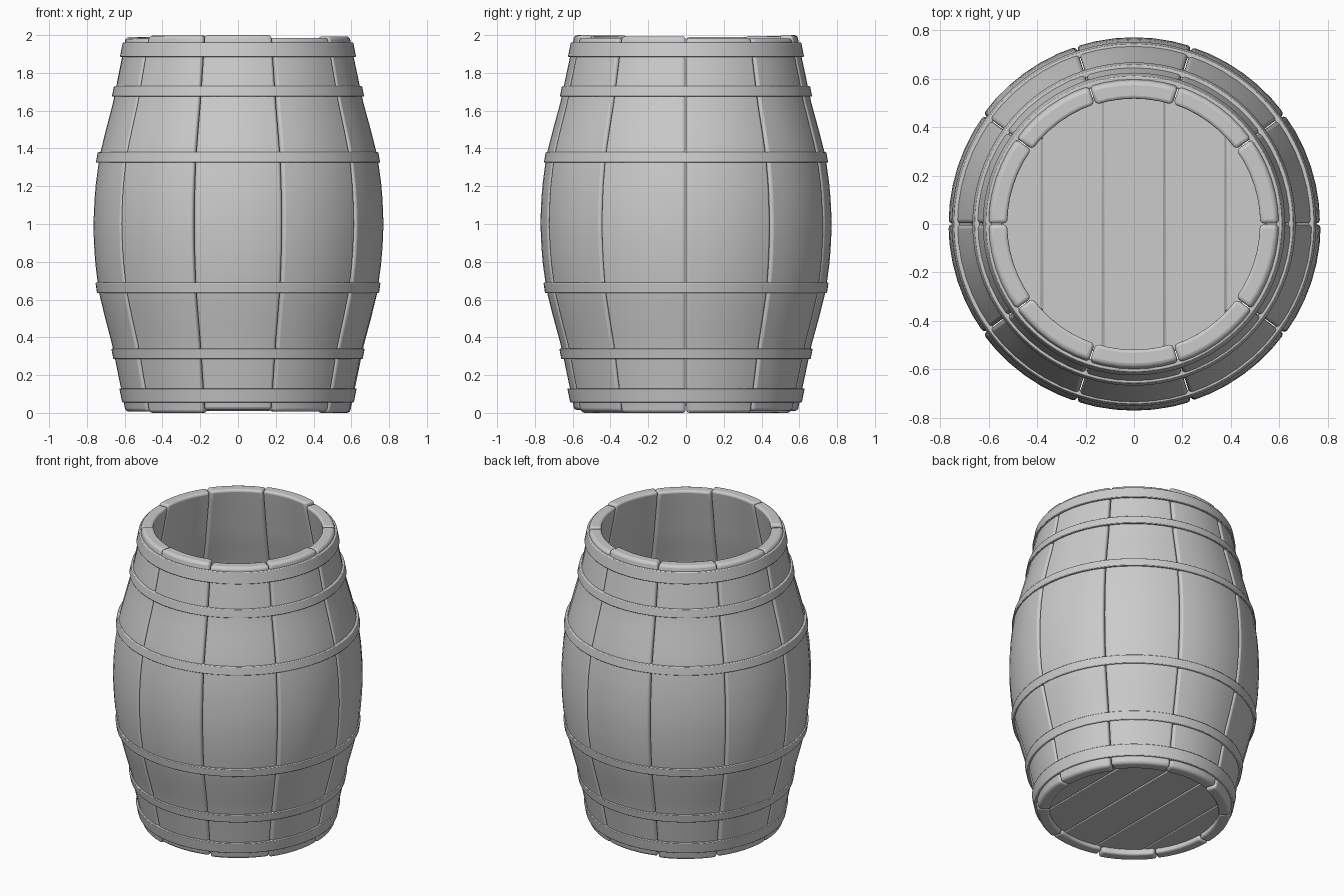
import bpy, bmesh, math, random

if "Cube" in bpy.data.objects:
    bpy.data.objects.remove(bpy.data.objects["Cube"])

random.seed(4)
STAVES = 10
WALL = 0.075
# outer radius of the barrel by distance from mid height
PROFILE = [(0, .768), (.1, .765), (.2, .758), (.36, .737), (.5, .702),
           (.65, .662), (.8, .632), (.9, .611), (1.0, .592)]


def radius(z):
    d = min(abs(z - 1), 1)
    for (d0, r0), (d1, r1) in zip(PROFILE, PROFILE[1:]):
        if d <= d1:
            return r0 + (r1 - r0) * (d - d0) / (d1 - d0)
    return PROFILE[-1][1]


def finish(bm, name, bevel, segments):
    bmesh.ops.recalc_face_normals(bm, faces=bm.faces)
    mesh = bpy.data.meshes.new(name)
    bm.to_mesh(mesh)
    bm.free()
    obj = bpy.data.objects.new(name, mesh)
    bpy.context.collection.objects.link(obj)
    mod = obj.modifiers.new("rounded_edges", 'BEVEL')
    mod.width, mod.segments = bevel, segments
    mod.limit_method, mod.angle_limit = 'ANGLE', math.radians(40)
    bpy.ops.object.select_all(action='DESELECT')
    obj.select_set(True)
    bpy.context.view_layer.objects.active = obj
    bpy.ops.object.shade_smooth_by_angle(angle=math.radians(40))
    return obj


def stave(i):
    """Curved board: a closed cross-section lofted from bottom to top."""
    bm = bmesh.new()
    cols, rows = 6, 28
    step = 2 * math.pi / STAVES
    low = 0.0 if i % 3 == 0 else random.uniform(.005, .018)
    high = 2.0 if i in (2, 7) else random.uniform(1.98, 1.998)
    phase = random.uniform(0, 6)
    rings = []
    for k in range(rows + 1):
        t = k / rows
        z = low + (high - low) * t
        r = radius(z) + .003 * math.sin(phase + 5 * t)
        ring = []
        for rr, order in ((r, range(cols + 1)), (r - WALL, range(cols, -1, -1))):
            gap = .002 / rr
            for j in order:
                a = i * step + gap + (step - 2 * gap) * j / cols
                ring.append(bm.verts.new((rr * math.cos(a), rr * math.sin(a), z)))
        rings.append(ring)
    n = len(rings[0])
    for a, b in zip(rings, rings[1:]):
        for j in range(n):
            bm.faces.new((a[j], a[(j + 1) % n], b[(j + 1) % n], b[j]))
    for ring in (rings[0], rings[-1]):
        for j in range(cols):
            bm.faces.new((ring[j], ring[j + 1], ring[n - 2 - j], ring[n - 1 - j]))
    finish(bm, f"stave_{i + 1}", .016, 3)


def hoop(name, z0, z1):
    """Band following the slope of the barrel."""
    bm = bmesh.new()
    seg = 80
    section = [(radius(z0) - .012, z0), (radius(z0) + .011, z0),
               (radius(z1) + .011, z1), (radius(z1) - .012, z1)]
    rings = []
    for s in range(seg):
        a = 2 * math.pi * s / seg
        rings.append([bm.verts.new((r * math.cos(a), r * math.sin(a), z))
                      for r, z in section])
    for s in range(seg):
        a, b = rings[s], rings[(s + 1) % seg]
        for j in range(4):
            bm.faces.new((a[j], b[j], b[(j + 1) % 4], a[(j + 1) % 4]))
    finish(bm, name, .004, 2)


def bottom_plank(i, x0, x1, disc=.55, z0=.04, thick=.06):
    """Strip of the round bottom, cut to the circle."""
    bm = bmesh.new()
    xs = [x0 + (x1 - x0) * k / 12 for k in range(13)]
    half = [math.sqrt(max(disc * disc - x * x, .0004)) for x in xs]
    outline = [(x, -h) for x, h in zip(xs, half)]
    outline += [(x, h) for x, h in zip(reversed(xs), reversed(half))]
    face = bm.faces.new([bm.verts.new((x, y, z0)) for x, y in outline])
    top = bmesh.ops.extrude_face_region(bm, geom=[face], use_keep_orig=True)
    verts = [v for v in top["geom"] if isinstance(v, bmesh.types.BMVert)]
    bmesh.ops.translate(bm, verts=verts, vec=(0, 0, thick))
    finish(bm, f"bottom_plank_{i + 1}", .006, 2)


# ring of staves
for i in range(STAVES):
    stave(i)

# three hoops on each half
for i, (z0, z1) in enumerate([(.055, .13), (.285, .34), (.635, .69)]):
    hoop(f"lower_hoop_{i + 1}", z0, z1)
    hoop(f"upper_hoop_{i + 1}", 2.015 - z1, 2.015 - z0)

# planked bottom
seams = [-.549, -.38, -.127, .127, .38, .549]
for i, (a, b) in enumerate(zip(seams, seams[1:])):
    bottom_plank(i, a + .002, b - .002)
